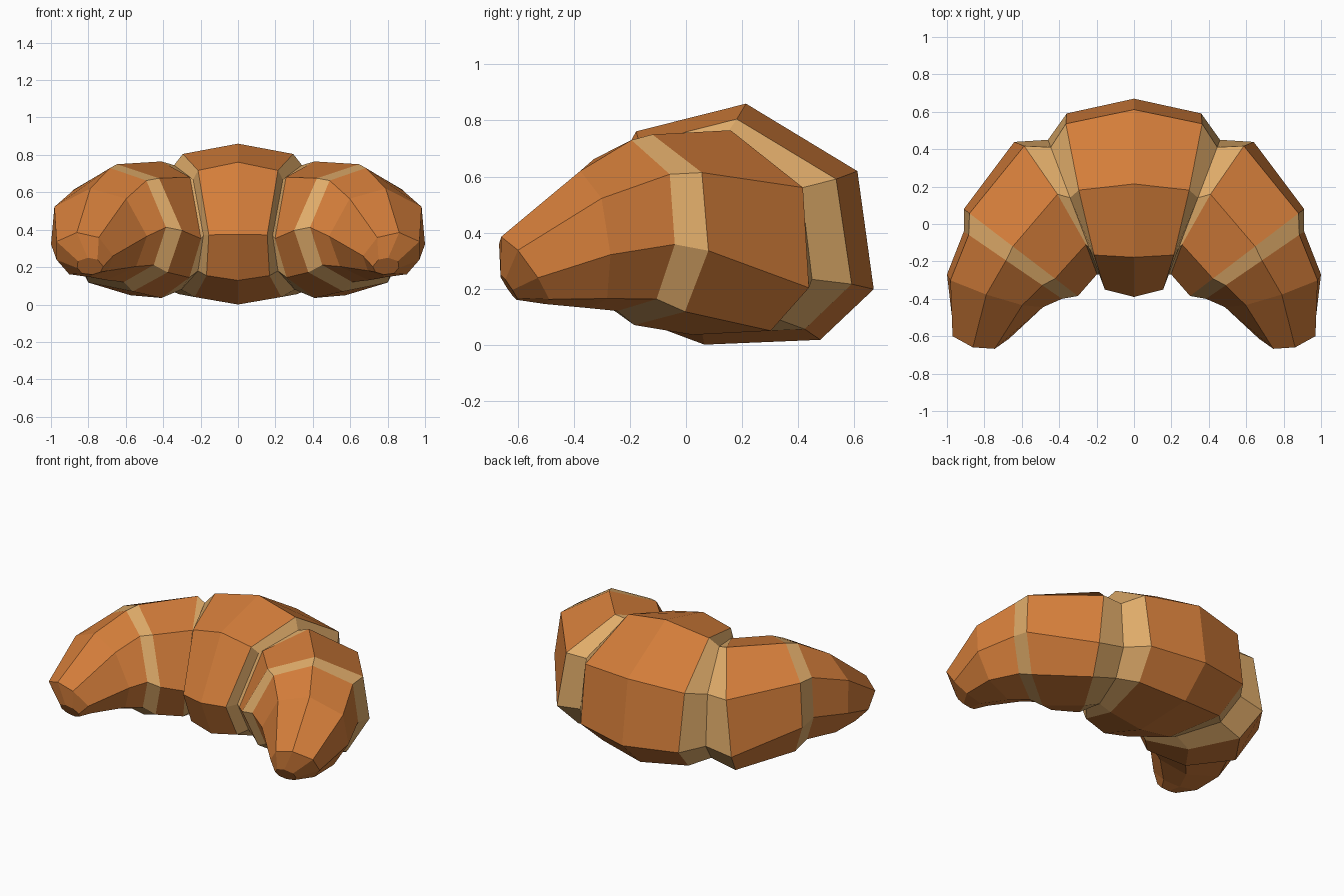
import bpy, bmesh
from mathutils import Vector

if "Cube" in bpy.data.objects:
    bpy.data.objects.remove(bpy.data.objects["Cube"])


def material(name, rgb):
    m = bpy.data.materials.new(name)
    m.diffuse_color = (*rgb, 1)
    m.use_nodes = True
    m.node_tree.nodes["Principled BSDF"].inputs["Base Color"].default_value = m.diffuse_color
    return m


crust = material("baked_crust", (0.65, 0.205, 0.042))
dough = material("pale_dough", (0.745, 0.413, 0.144))

# Eight-sided cross-sections: u runs inner (-1) to outer (1), w runs low (0) to high (1)
FAT = [(0.14, 1), (0.89, 0.72), (1, 0.23), (0.64, 0.02),
       (-0.14, 0), (-0.79, 0.15), (-1, 0.435), (-0.6, 0.885)]
SLIM = [(0.14, 1), (0.9, 0.8), (1, 0.39), (0.64, 0.07),
        (-0.14, 0), (-0.75, 0.15), (-1, 0.48), (-0.6, 0.89)]


def ring(profile, inner, outer, low, high, lean=0.0):
    """Place a cross-section between two plan points, leaning its top forward."""
    p, q = Vector(inner), Vector(outer)
    n = (q - p).normalized()
    tangent = Vector((n.y, -n.x))
    pts = []
    for u, w in profile:
        xy = p.lerp(q, (u + 1) / 2) + tangent * lean * (w - 0.4)
        pts.append((xy.x, xy.y, low + (high - low) * w))
    return pts


def loft(name, rings, mat, cap=False):
    """Skin the rings on the right side and mirror them to the left."""
    bm = bmesh.new()
    rows = [[bm.verts.new(c) for c in r] for r in rings]
    for a, b in zip(rows, rows[1:]):
        for j in range(8):
            k = (j + 1) % 8
            bm.faces.new((a[j], b[j], b[k], a[k]))
    if cap:
        bm.faces.new(rows[-1][::-1])
    mesh = bpy.data.meshes.new(name)
    bm.to_mesh(mesh)
    bm.free()
    mesh.materials.append(mat)
    ob = bpy.data.objects.new(name, mesh)
    bpy.context.collection.objects.link(ob)
    mirror = ob.modifiers.new("mirror", 'MIRROR')
    mirror.use_axis[0] = True
    return ob


# Cross-sections from the middle of the pastry to the tip
middle = ring(FAT, (0, -0.39), (0, 0.67), 0.0, 0.86)
middle_end = ring(FAT, (0.155, -0.35), (0.365, 0.59), 0.04, 0.805, 0.035)
valley = ring(FAT, (0.185, -0.27), (0.46, 0.45), 0.08, 0.745)
side_start = ring(FAT, (0.20, -0.27), (0.63, 0.445), 0.035, 0.765, -0.07)
side_end = ring(SLIM, (0.30, -0.385), (0.91, 0.08), 0.07, 0.75)
horn_start = ring(SLIM, (0.385, -0.40), (0.91, -0.04), 0.12, 0.73)
horn_mid = ring(SLIM, (0.485, -0.44), (1.0, -0.27), 0.13, 0.62, 0.06)
horn_end = ring(SLIM, (0.665, -0.6), (0.97, -0.53), 0.145, 0.385, 0.17)
tip = ring(SLIM, (0.72, -0.635), (0.86, -0.62), 0.16, 0.25, 0.06)

# Crust segments
loft("middle_segment", [middle, middle_end], crust)
loft("side_segments", [side_start, side_end], crust)
loft("horn_tips", [horn_start, horn_mid, horn_end, tip], crust, cap=True)

# Pale seams between the segments
loft("inner_seams", [middle_end, valley, side_start], dough)
loft("outer_seams", [side_end, horn_start], dough)
